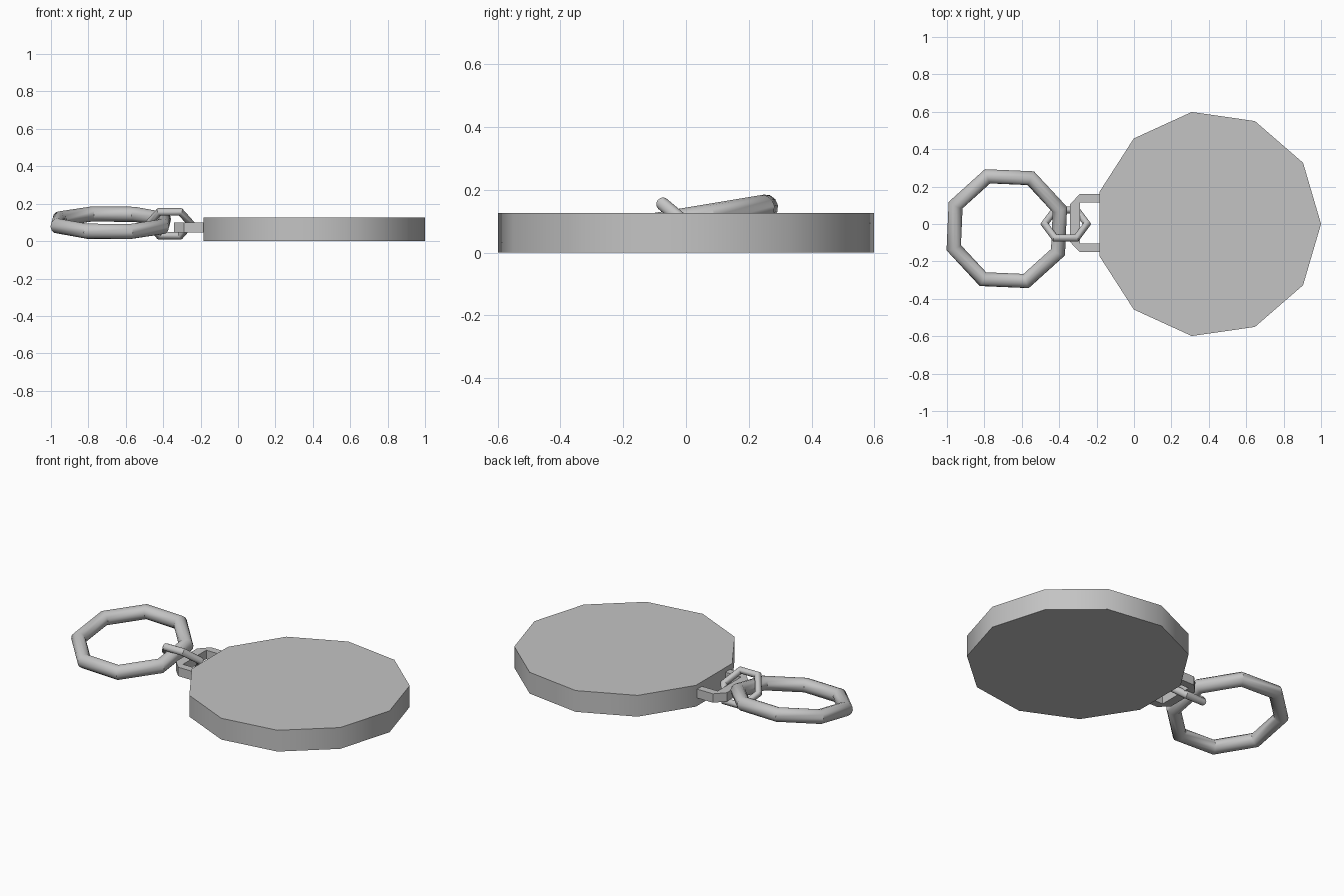
import bpy, bmesh
from math import radians, cos, sin, tau
from mathutils import Matrix

cube = bpy.data.objects.get("Cube")
if cube:
    bpy.data.objects.remove(cube, do_unlink=True)

# One grey metal for everything
grey = (0.55, 0.55, 0.55, 1)
metal = bpy.data.materials.new("grey_metal")
metal.use_nodes = True
metal.diffuse_color = grey
metal.node_tree.nodes["Principled BSDF"].inputs["Base Color"].default_value = grey


def finish(obj, angle):
    obj.data.materials.clear()
    obj.data.materials.append(metal)
    bpy.ops.object.select_all(action='DESELECT')
    obj.select_set(True)
    bpy.context.view_layer.objects.active = obj
    bpy.ops.object.shade_smooth_by_angle(angle=radians(angle))


def prism(name, outline, z0, z1, angle):
    """Extrude a flat outline upwards."""
    bm = bmesh.new()
    face = bm.faces.new([bm.verts.new((x, y, z0)) for x, y in outline])
    ext = bmesh.ops.extrude_face_region(bm, geom=[face])
    top = [v for v in ext["geom"] if isinstance(v, bmesh.types.BMVert)]
    bmesh.ops.translate(bm, verts=top, vec=(0, 0, z1 - z0))
    bmesh.ops.recalc_face_normals(bm, faces=bm.faces)
    mesh = bpy.data.meshes.new(name)
    bm.to_mesh(mesh)
    bm.free()
    obj = bpy.data.objects.new(name, mesh)
    bpy.context.collection.objects.link(obj)
    finish(obj, angle)


def ring(name, centre, radius, tube, sides, phase, tilt):
    """Faceted ring, turned about its own axis and then tipped about x."""
    bpy.ops.mesh.primitive_torus_add(major_radius=radius, minor_radius=tube,
                                     major_segments=sides, minor_segments=12)
    obj = bpy.context.object
    obj.name = name
    obj.data.transform(Matrix.Translation(centre)
                       @ Matrix.Rotation(radians(tilt), 4, 'X')
                       @ Matrix.Rotation(radians(phase), 4, 'Z'))
    finish(obj, 35)


# Eleven-sided tag
prism("tag_disc", [(0.395 + 0.605 * cos(tau * i / 11), 0.605 * sin(tau * i / 11))
                   for i in range(11)], 0, 0.127, 40)

# U-shaped loop fixed to the edge of the tag
half = [(-0.18, 0.155), (-0.29, 0.155), (-0.343, 0.1)]
inner = [(-0.29, 0.11), (-0.18, 0.11)]
outer = half + [(x, -y) for x, y in reversed(half)]
inside = [(x, -y) for x, y in reversed(inner)] + inner
prism("tag_loop", [(x, y + 0.005) for x, y in outer + inside], 0.047, 0.1, 30)

# Connecting link and key ring
ring("connecting_link", (-0.365, 0, 0.093), 0.114, 0.021, 6, 0, -40)
ring("key_ring", (-0.68, -0.025, 0.098), 0.302, 0.041, 8, 20, 9.5)
